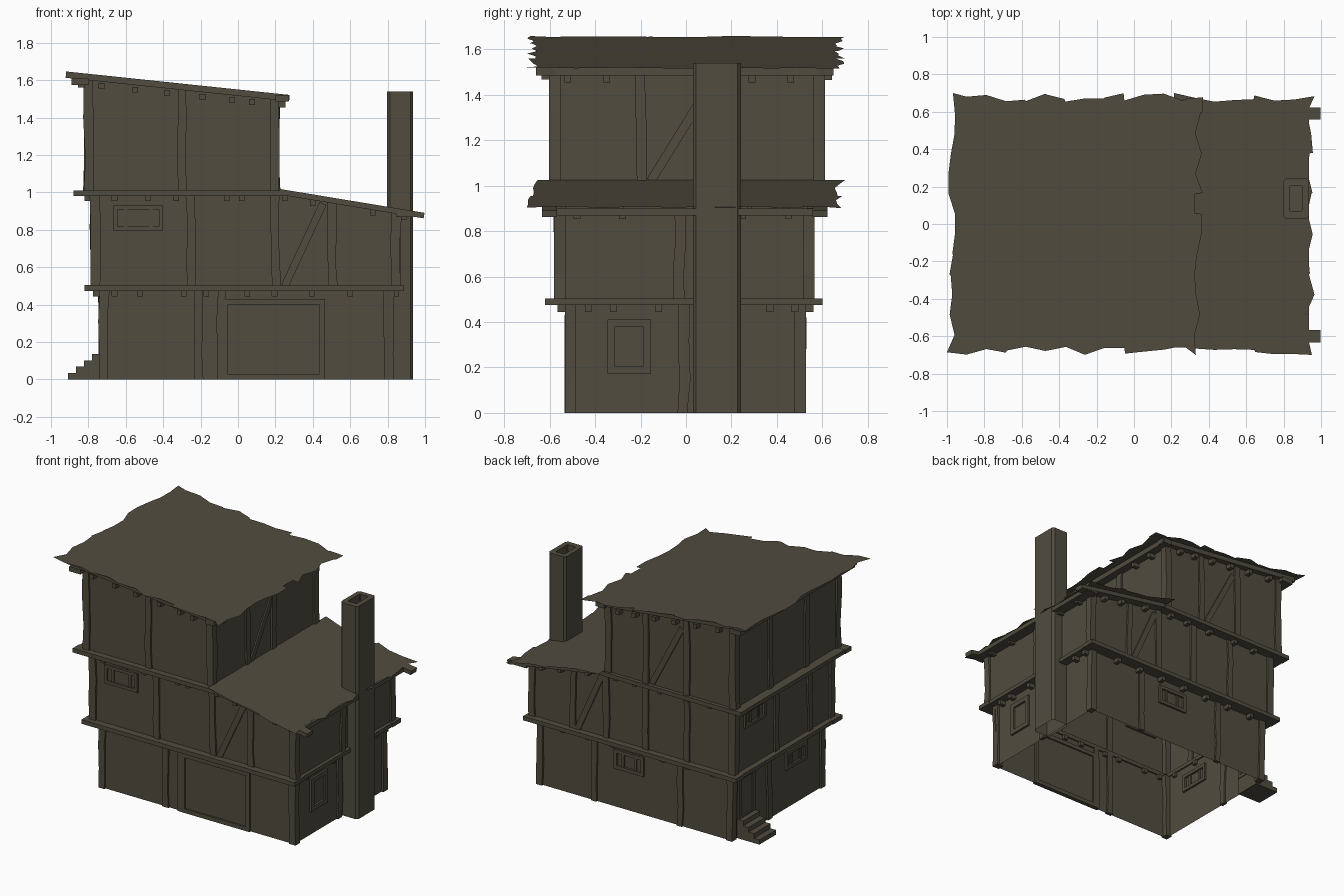
import bpy, bmesh, random
from mathutils import Vector as V

if "Cube" in bpy.data.objects:
    bpy.data.objects.remove(bpy.data.objects["Cube"])

random.seed(4)
mat = bpy.data.materials.new("weathered brown")
mat.diffuse_color = (0.082, 0.072, 0.050, 1)
mat.use_nodes = True
mat.node_tree.nodes["Principled BSDF"].inputs["Base Color"].default_value = mat.diffuse_color


def finish(bm, name, normals=True):
    if normals:
        bmesh.ops.recalc_face_normals(bm, faces=bm.faces)
    me = bpy.data.meshes.new(name)
    bm.to_mesh(me)
    bm.free()
    me.materials.append(mat)
    ob = bpy.data.objects.new(name, me)
    bpy.context.collection.objects.link(ob)
    return ob


def bar(bm, p, q, side, w, t, rag=0.0):
    """Rectangular timber from p to q; w across 'side', t across the other way."""
    p, q = V(p), V(q)
    d = (q - p).normalized()
    s = V(side)
    s = (s - d * s.dot(d)).normalized()
    n = d.cross(s)
    rings = []
    for f in ((0, 0.3, 0.65, 1) if rag else (0, 1)):
        c = p.lerp(q, f) + s * random.uniform(-rag, rag)
        k = w / 2 + random.uniform(-rag, rag) / 2
        rings.append([bm.verts.new(c + s * a * k + n * b * t / 2)
                      for a, b in ((-1, -1), (1, -1), (1, 1), (-1, 1))])
    for r0, r1 in zip(rings, rings[1:]):
        for i in range(4):
            j = (i + 1) % 4
            bm.faces.new((r0[i], r0[j], r1[j], r1[i]))
    bm.faces.new(rings[0][::-1])
    bm.faces.new(rings[-1])


def box(bm, x0, x1, y0, y1, z0, z1):
    bar(bm, (x0, (y0 + y1) / 2, (z0 + z1) / 2), (x1, (y0 + y1) / 2, (z0 + z1) / 2),
        (0, 1, 0), y1 - y0, z1 - z0)


# Roof heights along x
def high(x):
    return 1.553 - 0.105 * x


def low(x):
    return 1.06 - 0.165 * x


class Storey:
    def __init__(self, name, x0, x1, y0, y1, z0, top, kink=None):
        self.name, self.z0, self.top = name, z0, top
        self.x0, self.x1, self.y0, self.y1 = x0, x1, y0, y1
        bm = bmesh.new()
        xs = [x0, x1] if kink is None else [x0, kink, x1]
        bot = [[bm.verts.new((x, y, z0)) for x in xs] for y in (y0, y1)]
        up = [[bm.verts.new((x, y, top(x))) for x in xs] for y in (y0, y1)]
        for k in range(2):
            for i in range(len(xs) - 1):
                bm.faces.new((bot[k][i], bot[k][i + 1], up[k][i + 1], up[k][i]))
        for i in (0, -1):
            bm.faces.new((bot[0][i], bot[1][i], up[1][i], up[0][i]))
        finish(bm, name + "_walls")
        self.bm = bmesh.new()
        for x in (x0 + 0.012, x1 - 0.012):
            for y in (y0 + 0.012, y1 - 0.012):
                bar(self.bm, (x, y, z0), (x, y, top(x)), (1, 0, 0), 0.05, 0.05, 0.006)

    def at(self, face, u, z, out=0.0):
        return {"front": (u, self.y0 - out, z), "back": (u, self.y1 + out, z),
                "left": (self.x0 - out, u, z), "right": (self.x1 + out, u, z)}[face]

    def side(self, face):
        return (1, 0, 0) if face in ("front", "back") else (0, 1, 0)

    def height(self, face, u):
        return self.top({"left": self.x0, "right": self.x1}.get(face, u))

    def posts(self, face, *us):
        for u in us:
            bar(self.bm, self.at(face, u, self.z0), self.at(face, u, self.height(face, u)),
                self.side(face), 0.045, 0.026, 0.006)

    def brace(self, face, u0, z0, u1, z1):
        bar(self.bm, self.at(face, u0, z0), self.at(face, u1, z1), self.side(face), 0.04, 0.02)

    def joists(self, face, us, drop=0.0):
        for u in us:
            z = self.height(face, u) - 0.02 - drop
            bar(self.bm, self.at(face, u, z, -0.02), self.at(face, u, z, 0.045),
                self.side(face), 0.03, 0.032)

    def frame(self, name, face, u0, u1, z0, z1, b=0.025, bars=(), panel=False):
        bm, s = bmesh.new(), self.side(face)
        for u in (u0 + b / 2, u1 - b / 2):
            bar(bm, self.at(face, u, z0), self.at(face, u, z1), s, b, 0.03)
        for z in (z0 + b / 2, z1 - b / 2):
            bar(bm, self.at(face, u0 + b, z), self.at(face, u1 - b, z), (0, 0, 1), b, 0.03)
        for u in bars:
            bar(bm, self.at(face, u, z0 + b), self.at(face, u, z1 - b), s, 0.02, 0.016)
        if panel:
            bar(bm, self.at(face, (u0 + u1) / 2, z0), self.at(face, (u0 + u1) / 2, z1 - b),
                s, u1 - u0 - 2 * b, 0.009)
        finish(bm, name)

    def done(self):
        finish(self.bm, self.name + "_timbers")


# Ground storey
g = Storey("ground_storey", -0.73, 0.815, -0.52, 0.515, 0, lambda x: 0.48)
g.posts("front", -0.215, -0.09, 0.81)
g.posts("back", 0.37, -0.32)
g.posts("left", 0.1)
g.posts("right", -0.01)
g.joists("front", (-0.66, -0.525, -0.29, -0.17, 0.05, 0.195, 0.395, 0.6))
g.joists("back", (-0.6, -0.4, -0.2, 0.0, 0.2, 0.4, 0.6))
g.joists("left", (-0.42, -0.2, 0.0, 0.2, 0.42))
g.joists("right", (-0.43, -0.32, -0.12, 0.37, 0.48))
g.frame("gate", "front", -0.085, 0.465, 0, 0.43, 0.03, panel=True)
g.frame("side_window", "right", -0.345, -0.155, 0.17, 0.41, 0.033)
g.frame("back_window", "back", -0.03, 0.21, 0.28, 0.42, 0.025, (0.04, 0.14))
g.frame("left_low_window", "left", -0.33, -0.09, 0.28, 0.41, 0.025, (-0.26, -0.16))
g.frame("door", "left", 0.27, 0.45, 0.12, 0.44, 0.025, panel=True)
g.done()

# Middle storey, its right end under the low roof
m = Storey("middle_storey", -0.775, 0.855, -0.568, 0.553, 0.49,
           lambda x: min(0.99, low(x) - 0.03), 0.25)
m.posts("front", -0.25, 0.2, 0.505)
m.posts("back", 0.51, 0.25, -0.07, -0.4)
m.posts("left", 0.08, -0.3)
m.posts("right", -0.03)
m.brace("front", 0.25, 0.5, 0.455, 0.94)
m.brace("back", 0.48, 0.5, 0.28, 0.95)
m.joists("front", (-0.66, -0.48, -0.33, -0.06, 0.02, 0.25, 0.4, 0.72))
m.joists("back", (-0.6, -0.42, -0.2, 0.0, 0.15, 0.38, 0.6, 0.75))
m.joists("left", (-0.45, -0.2, 0.0, 0.2, 0.45))
m.joists("right", (-0.48, -0.28, 0.25, 0.45))
m.frame("front_window", "front", -0.665, -0.4, 0.795, 0.93, 0.022, (-0.6, -0.465))
m.frame("left_high_window", "left", 0.21, 0.45, 0.8, 0.93, 0.022, (0.28, 0.38))
m.done()

# Top storey
t = Storey("top_storey", -0.81, 0.21, -0.59, 0.598, 0.99, lambda x: high(x) - 0.02)
t.posts("front", -0.3)
t.posts("back", -0.1, -0.43)
t.posts("left", 0.2, -0.22)
t.posts("right", -0.2, 0.1)
t.brace("right", -0.155, 1.02, 0.08, 1.4)
t.brace("back", -0.15, 1.02, -0.39, 1.48)
t.joists("front", (-0.73, -0.55, -0.38, -0.19, -0.03, 0.075), 0.022)
t.joists("back", (-0.7, -0.52, -0.35, -0.19, -0.03, 0.1), 0.022)
t.joists("left", (-0.5, -0.3, 0.0, 0.3, 0.5), 0.022)
t.joists("right", (-0.52, -0.35, 0.29, 0.46), 0.022)
t.done()

# Overhanging floor bands and the sloping eaves beams
bm = bmesh.new()
for y0, y1 in ((-0.62, -0.51), (0.505, 0.6)):
    box(bm, -0.82, 0.885, y0, y1, 0.474, 0.504)
for x0, x1 in ((-0.815, -0.72), (0.805, 0.88)):
    box(bm, x0, x1, -0.615, 0.595, 0.475, 0.503)
finish(bm, "lower_band")

bm = bmesh.new()
for y in (-0.6, 0.59):
    box(bm, -0.88, 0.24, y - 0.035, y + 0.035, 0.98, 1.01)
    bar(bm, (0.22, y, low(0.22) - 0.02), (0.995, y, low(0.995) - 0.02), (0, 1, 0), 0.065, 0.03)
box(bm, -0.875, -0.77, -0.63, 0.62, 0.98, 1.009)
box(bm, 0.845, 0.935, -0.63, 0.62, 0.868, 0.9)
finish(bm, "middle_band")

bm = bmesh.new()
for y in (-0.61, 0.61):
    bar(bm, (-0.92, y, high(-0.92) - 0.02), (0.275, y, high(0.275) - 0.02), (0, 1, 0), 0.06, 0.034)
box(bm, -0.89, -0.8, -0.66, 0.65, 1.575, 1.61)
box(bm, 0.2, 0.27, -0.66, 0.65, 1.485, 1.522)
finish(bm, "roof_band")


# Ragged thin roof sheets
def ragged(name, x0, x1, y0, y1, height, rough=(1, 1, 1, 1)):
    pts, corners = [], [(x0, y0), (x1, y0), (x1, y1), (x0, y1)]
    for i in range(4):
        a, b = V(corners[i]), V(corners[(i + 1) % 4])
        d = (b - a).normalized()
        inward = V((-d.y, d.x))
        n = max(4, int((b - a).length / 0.1))
        for k in range(n):
            j = random.uniform(0, 0.05) * rough[i]
            p = a.lerp(b, k / n)
            pts.append(p + inward * j)
            if random.random() < 0.35 and k:      # stepped board end
                pts.append(p + d * 0.004 + inward * random.uniform(0, 0.05) * rough[i])
    bm = bmesh.new()
    bm.faces.new([bm.verts.new((p.x, p.y, height(p.x))) for p in pts])
    bmesh.ops.triangulate(bm, faces=bm.faces)
    finish(bm, name, False)


ragged("upper_roof", -1.0, 0.37, -0.7, 0.7, high)
ragged("lower_roof", 0.215, 0.965, -0.7, 0.7, low, (1, 1, 1, 0))

# Chimney with chamfered corners and an open flue
bm = bmesh.new()


def loop(x0, x1, y0, y1, c, z):
    return [bm.verts.new((x, y, z)) for x, y in (
        (x0 + c, y0), (x1 - c, y0), (x1, y0 + c), (x1, y1 - c),
        (x1 - c, y1), (x0 + c, y1), (x0, y1 - c), (x0, y0 + c))]


outer, inner = (0.797, 0.936, 0.03, 0.242, 0.015), (0.832, 0.9, 0.07, 0.205, 0.004)
rings = [loop(*outer, 0), loop(*outer, 1.54), loop(*inner, 1.54), loop(*inner, 1.24)]
for a, b in zip(rings, rings[1:]):
    for i in range(8):
        bm.faces.new((a[i], a[(i + 1) % 8], b[(i + 1) % 8], b[i]))
bm.faces.new(rings[-1])
finish(bm, "chimney")

# Door steps on the left side
bm = bmesh.new()
for i in range(4):
    box(bm, -0.91 + 0.043 * i, -0.72, 0.27, 0.46, 0.034 * i, 0.034 * (i + 1))
finish(bm, "door_steps")
